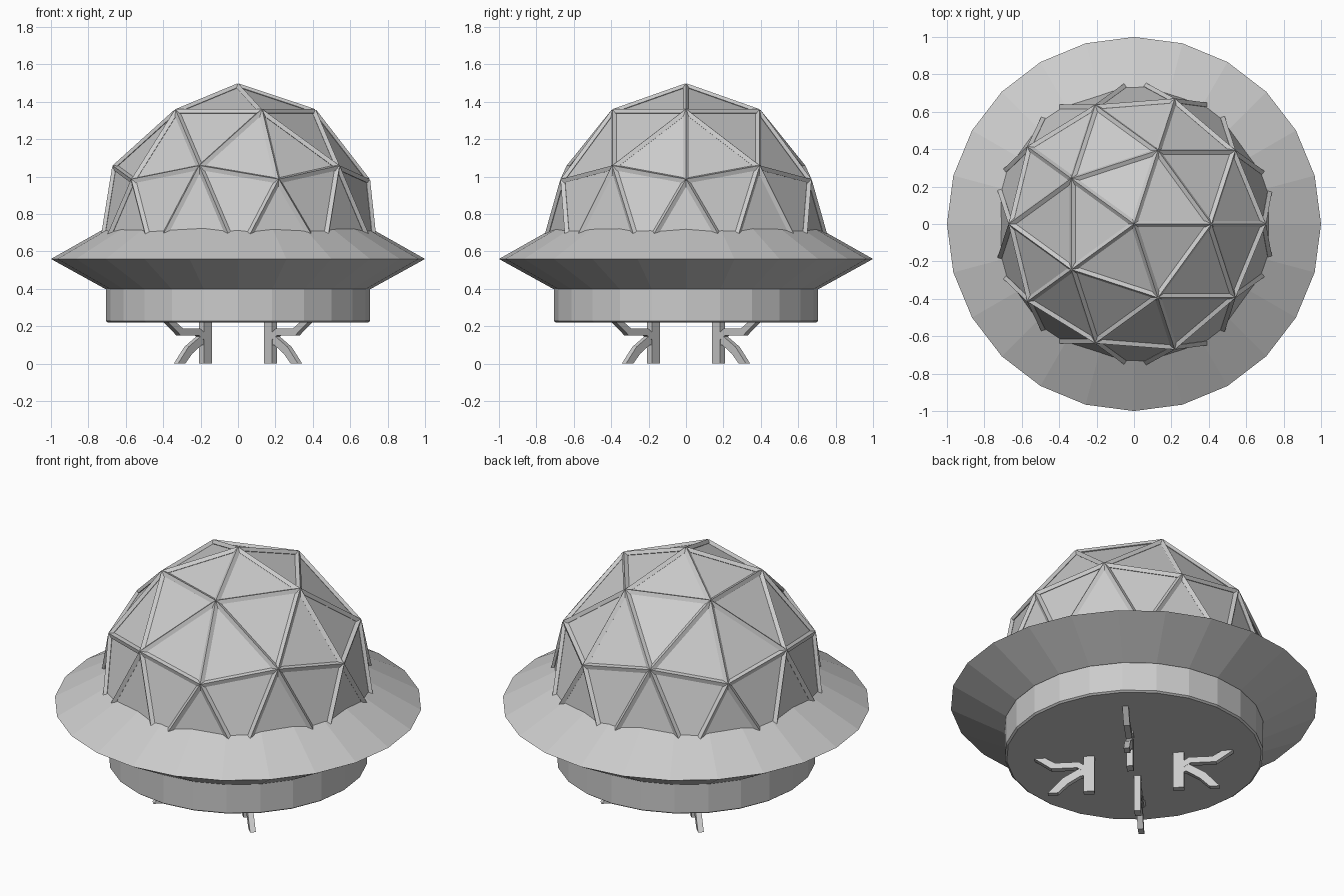
import bpy, bmesh, math
from mathutils import Vector, Matrix

if "Cube" in bpy.data.objects:
    bpy.data.objects.remove(bpy.data.objects["Cube"])

SIDES = 24
CENTRE_Z = 0.57
RX, RZ = 0.772, 0.912


def make_object(name, bm):
    bmesh.ops.recalc_face_normals(bm, faces=bm.faces[:])
    mesh = bpy.data.meshes.new(name)
    bm.to_mesh(mesh)
    bm.free()
    ob = bpy.data.objects.new(name, mesh)
    bpy.context.collection.objects.link(ob)
    return ob


def lathe(name, profile):
    """Spin an (r, z) profile into a 24-sided body with capped ends."""
    bm = bmesh.new()
    rings = []
    for r, z in profile:
        rings.append([bm.verts.new((r * math.cos(2 * math.pi * i / SIDES),
                                    r * math.sin(2 * math.pi * i / SIDES), z))
                      for i in range(SIDES)])
    for a, b in zip(rings, rings[1:]):
        for i in range(SIDES):
            j = (i + 1) % SIDES
            bm.faces.new((a[i], a[j], b[j], b[i]))
    bm.faces.new(rings[0])
    bm.faces.new(rings[-1])
    return make_object(name, bm)


def add_strut(bm, a, b, size):
    """Diamond-section bar from a to b, one ridge facing outwards."""
    d = (b - a).normalized()
    out = (a + b) / 2 - Vector((0, 0, CENTRE_Z))
    out = (out - d * out.dot(d)).normalized()
    side = d.cross(out)
    ends = [[bm.verts.new(p + o * size) for o in (out, side, -out, -side)]
            for p in (a, b)]
    for i in range(4):
        j = (i + 1) % 4
        bm.faces.new((ends[0][i], ends[0][j], ends[1][j], ends[1][i]))
    bm.faces.new(ends[0])
    bm.faces.new(ends[1])


def add_plate(bm, outline, thick, turn):
    """Extrude an (r, z) outline sideways, then turn it about z."""
    layers = [[bm.verts.new(turn @ Vector((r, t, z))) for r, z in outline]
              for t in (-thick / 2, thick / 2)]
    n = len(outline)
    for i in range(n):
        j = (i + 1) % n
        bm.faces.new((layers[0][i], layers[0][j], layers[1][j], layers[1][i]))
    bm.faces.new(layers[0])
    bm.faces.new(layers[1])


# Saucer rim and base drum
lathe("saucer_rim", [(0.69, 0.40), (0.71, 0.40), (1.0, 0.56), (0.69, 0.735)])
lathe("base_drum", [(0.695, 0.22), (0.706, 0.228), (0.706, 0.41)])

# Faceted dome: upper half of an icosphere, stretched upwards
dome = bmesh.new()
bmesh.ops.create_icosphere(dome, subdivisions=2, radius=1.0)
low = [v for v in dome.verts if v.co.z < -0.05]
bmesh.ops.delete(dome, geom=low, context='VERTS')
for v in dome.verts:
    v.co = Vector((v.co.x * RX, v.co.y * RX, CENTRE_Z + v.co.z * RZ))

# Struts along every dome edge above the equator
struts = bmesh.new()
for e in dome.edges:
    a, b = (v.co.copy() for v in e.verts)
    if max(a.z, b.z) > CENTRE_Z + 0.05:
        add_strut(struts, a, b, 0.017)
make_object("dome_panels", dome)
make_object("dome_struts", struts)

# Four diagonal landing legs: post, upper brace and splayed foot
POST = [(0.215, 0.0), (0.275, 0.0), (0.275, 0.225), (0.215, 0.225)]
BRACE = [(0.25, 0.11), (0.31, 0.152), (0.45, 0.152), (0.55, 0.225),
         (0.49, 0.225), (0.43, 0.187), (0.30, 0.187), (0.25, 0.15)]
FOOT = [(0.25, 0.10), (0.29, 0.10), (0.36, 0.055), (0.415, 0.0),
        (0.47, 0.0), (0.39, 0.09), (0.30, 0.145), (0.25, 0.145)]
for k, name in enumerate(("back_right", "back_left", "front_left", "front_right")):
    turn = Matrix.Rotation(math.radians(45 + 90 * k), 3, 'Z')
    leg = bmesh.new()
    add_plate(leg, POST, 0.036, turn)
    add_plate(leg, BRACE, 0.034, turn)
    add_plate(leg, FOOT, 0.032, turn)
    make_object("leg_" + name, leg)
